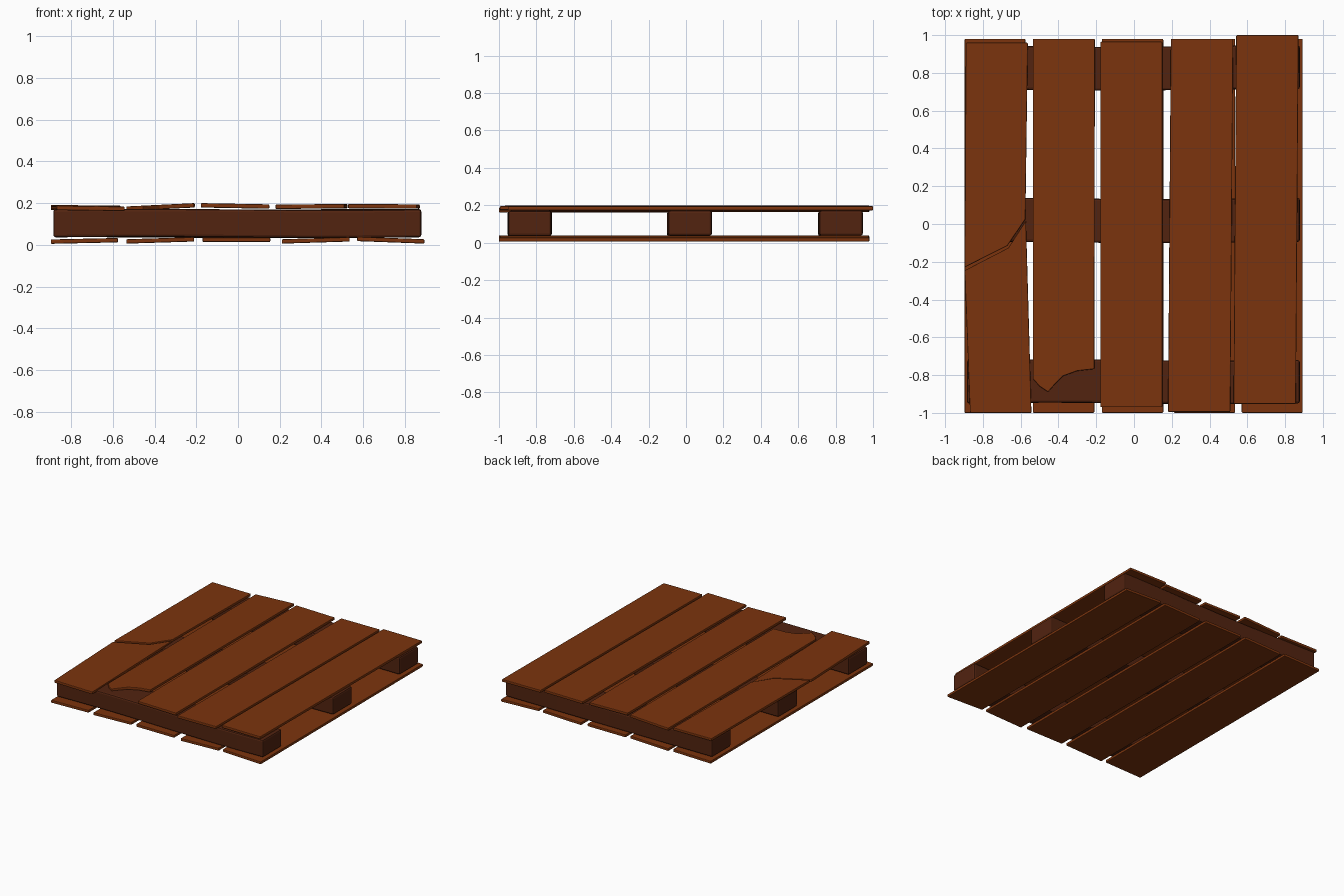
import bpy, bmesh, math

cube = bpy.data.objects.get("Cube")
if cube:
    bpy.data.objects.remove(cube, do_unlink=True)


def material(name, colour):
    mat = bpy.data.materials.new(name)
    mat.use_nodes = True
    mat.diffuse_color = colour
    mat.node_tree.nodes["Principled BSDF"].inputs["Base Color"].default_value = colour
    return mat


board_wood = material("warm brown wood", (0.2, 0.034, 0.004, 1))
beam_wood = material("dark brown wood", (0.085, 0.017, 0.005, 1))
THICK = 0.021


def finish(name, bm, mat, bevel):
    """Turn the bmesh into an object with softened edges."""
    bmesh.ops.recalc_face_normals(bm, faces=bm.faces)
    mesh = bpy.data.meshes.new(name)
    bm.to_mesh(mesh)
    bm.free()
    mesh.materials.append(mat)
    obj = bpy.data.objects.new(name, mesh)
    bpy.context.collection.objects.link(obj)
    mod = obj.modifiers.new("worn edges", 'BEVEL')
    mod.width = bevel
    mod.segments = 2
    mod.limit_method = 'ANGLE'
    mod.angle_limit = math.radians(40)
    return obj


def plank(name, outline, z_left, z_right):
    """Extrude an outline seen from above; its underside tilts from left to right."""
    bm = bmesh.new()
    xs = [p[0] for p in outline]
    lo, span = min(xs), max(xs) - min(xs)
    verts = [bm.verts.new((x, y, z_left + (z_right - z_left) * (x - lo) / span))
             for x, y in outline]
    base = bm.faces.new(verts)
    top = bmesh.ops.extrude_face_region(bm, geom=[base])["geom"]
    bmesh.ops.translate(bm, vec=(0, 0, THICK),
                        verts=[g for g in top if isinstance(g, bmesh.types.BMVert)])
    return finish(name, bm, board_wood, 0.005)


def quad(x0, x1, y0, y1, skew=0):
    return [(x0, y0), (x1, y0), (x1 + skew, y1), (x0 + skew, y1)]


def beam(name, y0, y1, phase):
    """Thick cross beam, slightly bowed along its length."""
    bm = bmesh.new()
    steps = 8
    rings = []
    for i in range(steps + 1):
        t = i / steps
        x = -0.885 + 1.763 * t
        bow = 0.004 * math.sin(math.pi * t * 2 + phase)
        rings.append([bm.verts.new((x, y + bow, z + bow * 0.6))
                      for y, z in ((y0, 0.036), (y1, 0.036), (y1, 0.17), (y0, 0.17))])
    for a, b in zip(rings, rings[1:]):
        for k in range(4):
            bm.faces.new((a[k], a[k - 1], b[k - 1], b[k]))
    bm.faces.new(rings[0])
    bm.faces.new(rings[-1])
    return finish(name, bm, beam_wood, 0.012)


# Cross beams
for name, y0, y1, phase in (("front_beam", -0.95, -0.72, 0),
                            ("middle_beam", -0.098, 0.135, 1),
                            ("back_beam", 0.71, 0.942, 2)):
    beam(name, y0, y1, phase)

# Bottom boards: left edge, right edge, height of each edge
for i, (x0, x1, zl, zr) in enumerate(((-0.897, -0.575, 0.005, 0.012),
                                      (-0.535, -0.21, 0.006, 0.016),
                                      (-0.17, 0.155, 0.014, 0.014),
                                      (0.21, 0.535, 0.006, 0.016),
                                      (0.57, 0.893, 0.018, 0.006))):
    plank(f"bottom_board_{i + 1}", quad(x0, x1, -1, 0.98), zl, zr)

# Whole top boards
plank("top_board_3", quad(-0.178, 0.15, -0.97, 0.965), 0.179, 0.173)
plank("top_board_4", quad(0.18, 0.51, -0.995, 0.98, 0.015), 0.172, 0.175)
plank("top_board_5", quad(0.527, 0.857, -0.953, 1, 0.014), 0.175, 0.173)

# Cracked top board, in two pieces
plank("cracked_board_back", [(-0.897, -0.23), (-0.67, -0.115), (-0.575, 0.025),
                             (-0.562, 0.96), (-0.89, 0.96)], 0.17, 0.167)
plank("cracked_board_front", [(-0.868, -1), (-0.543, -1), (-0.572, 0.018),
                              (-0.665, -0.126), (-0.897, -0.246)], 0.167, 0.162)

# Top board with a broken front end
plank("broken_board", [(-0.535, -0.82), (-0.5, -0.86), (-0.455, -0.89), (-0.42, -0.85),
                       (-0.375, -0.805), (-0.3, -0.778), (-0.21, -0.768),
                       (-0.207, 0.98), (-0.535, 0.98)], 0.163, 0.179)
